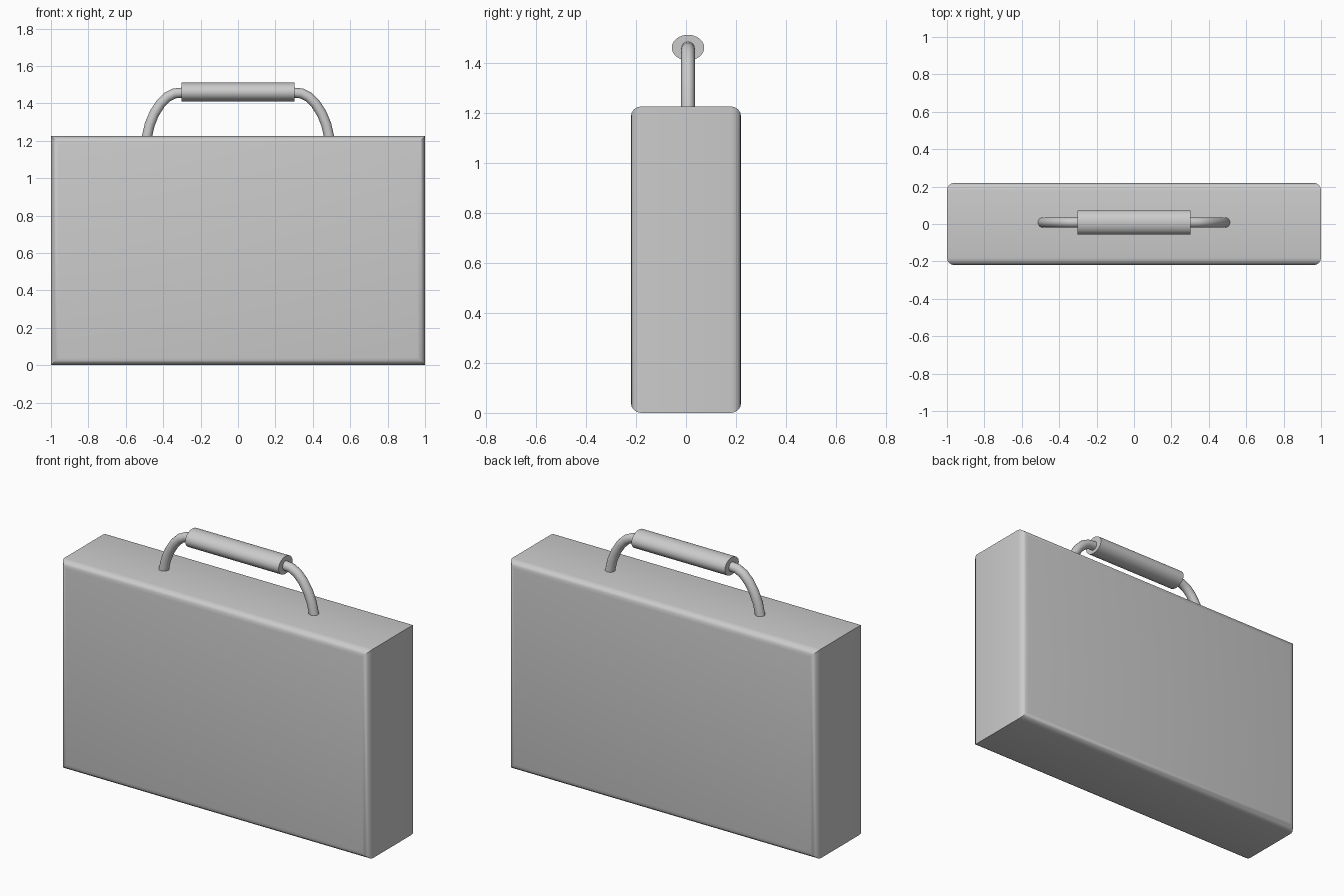
import bpy, bmesh, math
from mathutils import Matrix

if "Cube" in bpy.data.objects:
    bpy.data.objects.remove(bpy.data.objects["Cube"])

CY = 0.008  # handle is very slightly off centre


def finish(obj, angle=40):
    bpy.ops.object.select_all(action='DESELECT')
    obj.select_set(True)
    bpy.context.view_layer.objects.active = obj
    bpy.ops.object.shade_smooth_by_angle(angle=math.radians(angle))


def add_bmesh(name, bm):
    mesh = bpy.data.meshes.new(name)
    bmesh.ops.recalc_face_normals(bm, faces=bm.faces)
    bm.to_mesh(mesh)
    bm.free()
    obj = bpy.data.objects.new(name, mesh)
    bpy.context.collection.objects.link(obj)
    return obj


# Case body: box with only the front and back rims rounded
bm = bmesh.new()
bmesh.ops.create_cube(bm, size=1, matrix=Matrix.Translation((0, 0, 0.6125))
                      @ Matrix.Diagonal((2, 0.44, 1.225, 1)))
rims = [e for e in bm.edges if abs(e.verts[0].co.y - e.verts[1].co.y) < 1e-4]
bmesh.ops.bevel(bm, geom=rims, offset=0.04, segments=4, profile=0.5, affect='EDGES')
finish(add_bmesh("case_body", bm))

# Handle rod: swept tube, half path mirrored across x
half = [(0.494, 1.19), (0.486, 1.225), (0.472, 1.287), (0.448, 1.345), (0.415, 1.397),
        (0.378, 1.434), (0.34, 1.453), (0.29, 1.458)]
path = [(-x, z) for x, z in half] + [(x, z) for x, z in reversed(half)]
curve = bpy.data.curves.new("handle_rod", 'CURVE')
curve.dimensions = '3D'
curve.bevel_depth = 0.027
curve.bevel_resolution = 6
curve.use_fill_caps = True
spline = curve.splines.new('POLY')
spline.points.add(len(path) - 1)
for p, (x, z) in zip(spline.points, path):
    p.co = (x, CY, z, 1)
rod = bpy.data.objects.new("handle_rod", curve)
bpy.context.collection.objects.link(rod)
bpy.ops.object.select_all(action='DESELECT')
rod.select_set(True)
bpy.context.view_layer.objects.active = rod
bpy.ops.object.convert(target='MESH')
finish(bpy.context.view_layer.objects.active)

# Grip: slightly flattened cylinder around the rod
bm = bmesh.new()
bmesh.ops.create_cone(bm, cap_ends=True, segments=32, radius1=1, radius2=1, depth=1,
                      matrix=Matrix.Translation((0, CY, 1.46))
                      @ Matrix.Diagonal((0.605, 0.065, 0.051, 1))
                      @ Matrix.Rotation(math.pi / 2, 4, 'Y'))
finish(add_bmesh("handle_grip", bm))
